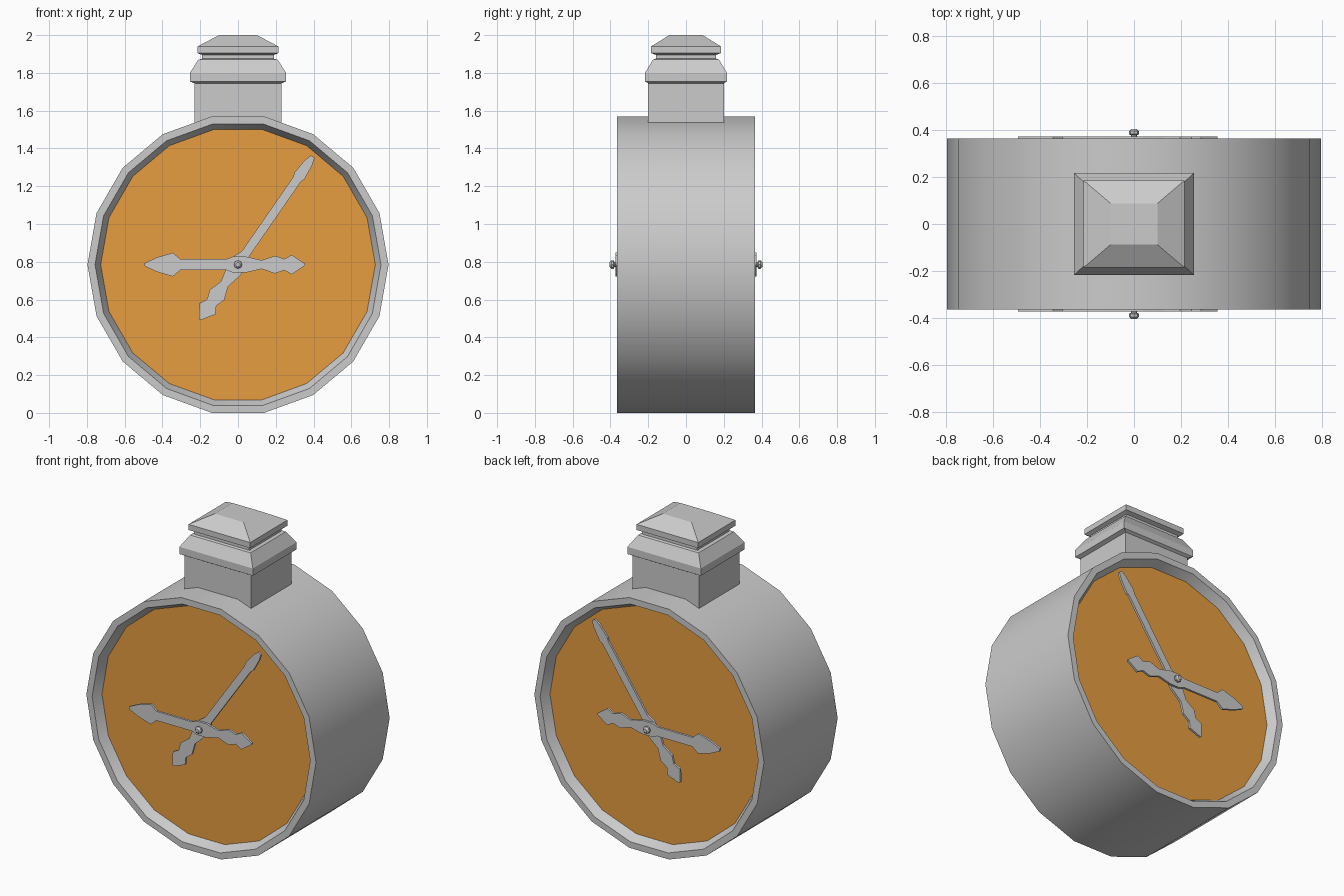
import bpy, bmesh, math

if "Cube" in bpy.data.objects:
    bpy.data.objects.remove(bpy.data.objects["Cube"])


def material(name, r, g, b):
    m = bpy.data.materials.new(name)
    m.use_nodes = True
    m.diffuse_color = (r, g, b, 1)
    m.node_tree.nodes["Principled BSDF"].inputs["Base Color"].default_value = (r, g, b, 1)
    return m


GREY = material("grey metal", 0.6, 0.6, 0.6)
AMBER = material("amber dial", 0.8, 0.34, 0.053)
CENTRE = 0.785  # height of the dial centre


def finish(name, bm, mats, smooth=False):
    bmesh.ops.recalc_face_normals(bm, faces=bm.faces)
    mesh = bpy.data.meshes.new(name)
    bm.to_mesh(mesh)
    bm.free()
    obj = bpy.data.objects.new(name, mesh)
    bpy.context.collection.objects.link(obj)
    for m in mats:
        mesh.materials.append(m)
    if smooth:
        bpy.ops.object.select_all(action='DESELECT')
        obj.select_set(True)
        bpy.context.view_layer.objects.active = obj
        bpy.ops.object.shade_smooth_by_angle(angle=math.radians(30))
    return obj


def loft(bm, rings):
    """Skin a stack of closed rings and cap both ends; returns the caps."""
    loops = [[bm.verts.new(p) for p in ring] for ring in rings]
    n = len(loops[0])
    for a, b in zip(loops, loops[1:]):
        for i in range(n):
            j = (i + 1) % n
            bm.faces.new((a[i], a[j], b[j], b[i]))
    return [bm.faces.new(loops[0]), bm.faces.new(loops[-1])]


def circle(r, y, sides):
    turns = [2 * math.pi * i / sides for i in range(sides)]
    return [(r * math.cos(t), y, CENTRE + r * math.sin(t)) for t in turns]


# Drum with a bevelled rim and a recessed dial on both sides
half = [(0.727, -0.31), (0.757, -0.365), (0.797, -0.365)]
profile = half + [(r, -y) for r, y in reversed(half)]
bm = bmesh.new()
for dial in loft(bm, [circle(r, y, 18) for r, y in profile]):
    dial.material_index = 1
finish("clock_drum", bm, [GREY, AMBER], smooth=True)

# Stepped post and hipped cap
steps = [(0.23, 0.2, 1.48), (0.23, 0.2, 1.745), (0.255, 0.217, 1.755),
         (0.255, 0.217, 1.8), (0.21, 0.175, 1.87), (0.19, 0.16, 1.875),
         (0.19, 0.16, 1.895), (0.214, 0.185, 1.905), (0.214, 0.185, 1.94),
         (0.1, 0.088, 2.0)]
bm = bmesh.new()
loft(bm, [[(-x, -y, z), (x, -y, z), (x, y, z), (-x, y, z)] for x, y, z in steps])
finish("post_and_cap", bm, [GREY])

# Half outlines as (distance along the hand, half width)
tail = [(-0.355, 0.004), (-0.285, 0.052), (-0.245, 0.03), (-0.195, 0.047),
        (-0.125, 0.023), (-0.04, 0.043), (0.025, 0.043)]
hour_shape = tail + [(0.06, 0.029), (0.305, 0.029), (0.345, 0.063),
                     (0.43, 0.038), (0.495, 0.008)]
minute_shape = tail + [(0.07, 0.024), (0.55, 0.024), (0.57, 0.032),
                       (0.655, 0.024), (0.695, 0.012)]


def hand(name, shape, angle, y_near, y_far):
    outline = shape + [(u, -w) for u, w in reversed(shape)]
    c, s = math.cos(angle), math.sin(angle)
    flat = [(u * c - w * s, CENTRE + u * s + w * c) for u, w in outline]
    bm = bmesh.new()
    loft(bm, [[(x, y, z) for x, z in flat] for y in (y_near, y_far)])
    finish(name, bm, [GREY])


# Hands and centre pin, the same on both dials
for side, label in ((-1, "front"), (1, "back")):
    hand(label + "_hour_hand", hour_shape, math.pi, side * 0.373, side * 0.359)
    hand(label + "_minute_hand", minute_shape, math.radians(55.3),
         side * 0.354, side * 0.34)
    pin = [(0.012, 0.31), (0.012, 0.378), (0.022, 0.383),
           (0.022, 0.395), (0.012, 0.405)]
    bm = bmesh.new()
    loft(bm, [circle(r, side * y, 8) for r, y in pin])
    finish(label + "_centre_pin", bm, [GREY])
